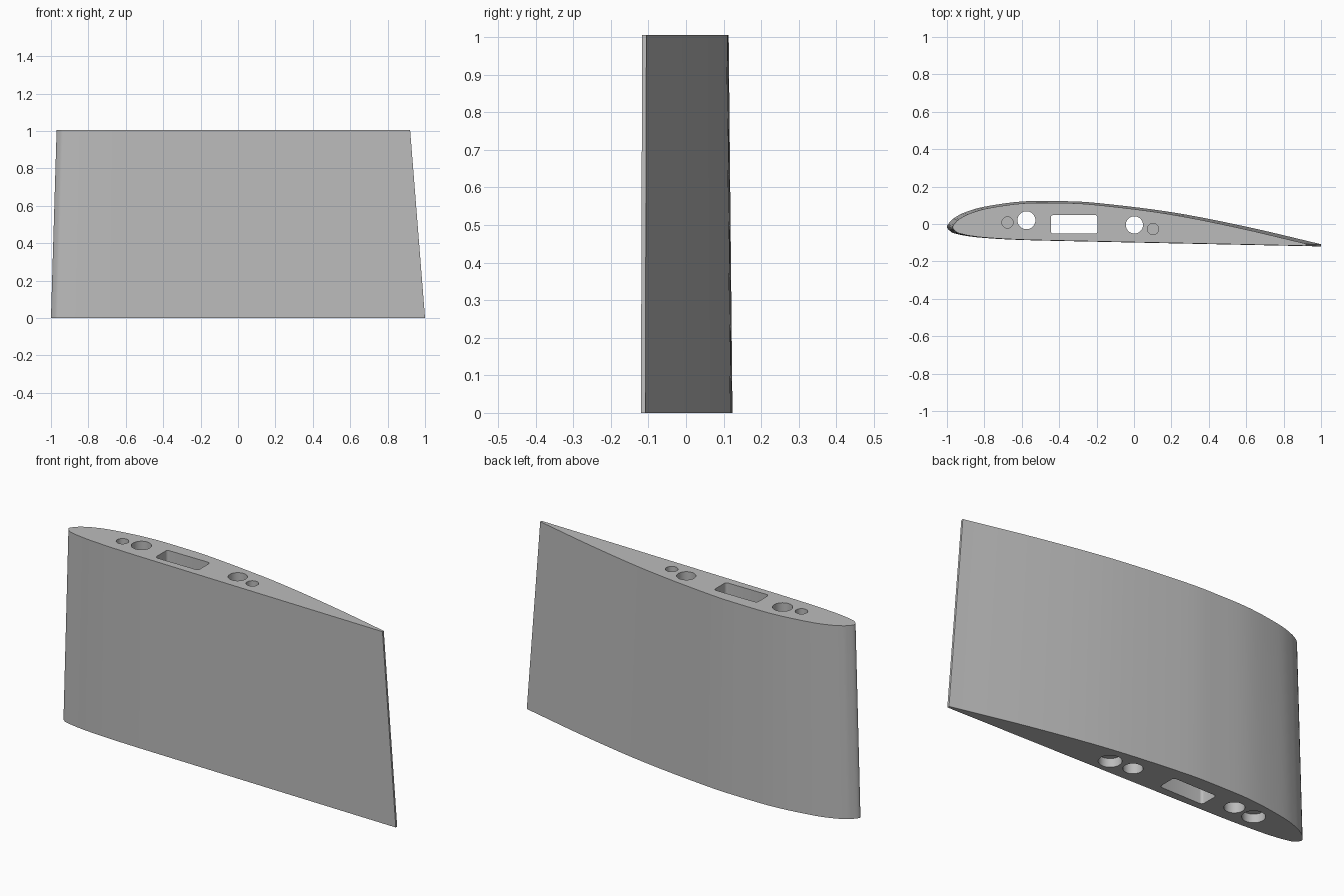
import bpy, bmesh
from mathutils import Vector

cube = bpy.data.objects.get("Cube")
if cube:
    bpy.data.objects.remove(cube, do_unlink=True)

HEIGHT = 1.005
TAPER = 0.945                      # tip chord over root chord
CENTRE = Vector((-0.45, -0.06))    # point the section shrinks towards

# One grey material
grey = bpy.data.materials.new("plain_grey")
grey.use_nodes = True
grey.diffuse_color = (0.5, 0.5, 0.5, 1)
grey.node_tree.nodes["Principled BSDF"].inputs["Base Color"].default_value = grey.diffuse_color

# Section outline in percent of chord: upper trailing edge, round the nose, lower trailing edge
SECTION = [(100, 0.65), (80, 5.35), (60, 9.15), (40, 11.4), (30, 11.7), (20, 11.36),
           (10, 9.6), (5, 7.9), (2.5, 6.5), (1.2, 5.4), (0, 3.5), (1.2, 1.93),
           (2.5, 1.47), (5, 0.93), (10, 0.42), (20, 0.05), (40, 0), (70, 0), (100, 0)]


def place(p):
    """Percent of chord to model x, y, with the flat underside slightly tilted."""
    x = p[0] / 50 - 1
    return Vector((x, -0.099 - 0.021 * x + 0.0182 * p[1]))


def smooth_path(points, steps):
    """Catmull-Rom curve through the points."""
    pts = [points[0] * 2 - points[1]] + points + [points[-1] * 2 - points[-2]]
    path = []
    for a, b, c, d in zip(pts, pts[1:], pts[2:], pts[3:]):
        for i in range(steps):
            t = i / steps
            path.append((b * 2 + (c - a) * t + (a * 2 - b * 5 + c * 4 - d) * t**2
                         + (b * 3 - a - c * 3 + d) * t**3) / 2)
    return path + [points[-1]]


def add_object(name, bm):
    bmesh.ops.recalc_face_normals(bm, faces=bm.faces[:])
    mesh = bpy.data.meshes.new(name)
    bm.to_mesh(mesh)
    bm.free()
    mesh.materials.append(grey)
    obj = bpy.data.objects.new(name, mesh)
    bpy.context.collection.objects.link(obj)
    return obj


# Wing body: root and tip sections joined by side faces
outline = smooth_path([place(p) for p in SECTION], 5)
bm = bmesh.new()
root = [bm.verts.new((p.x, p.y, 0)) for p in outline]
tip = [bm.verts.new((*(CENTRE + (p - CENTRE) * TAPER), HEIGHT)) for p in outline]
bm.faces.new(root)
bm.faces.new(tip)
for i in range(len(root)):
    j = (i + 1) % len(root)
    bm.faces.new((root[i], root[j], tip[j], tip[i]))
wing = add_object("wing_section", bm)


def cut(name, bm):
    """Subtract a cutter from the wing, then discard it."""
    cutter = add_object(name, bm)
    cutter.hide_render = True
    mod = wing.modifiers.new(name, "BOOLEAN")
    mod.object = cutter
    mod.operation = "DIFFERENCE"
    mod.solver = "EXACT"
    bpy.context.view_layer.objects.active = wing
    bpy.ops.object.modifier_apply(modifier=name)
    bpy.data.objects.remove(cutter, do_unlink=True)


def cut_round(name, x, y, radius, low, high):
    bm = bmesh.new()
    bmesh.ops.create_cone(bm, cap_ends=True, segments=40, radius1=radius,
                          radius2=radius, depth=high - low)
    bmesh.ops.translate(bm, verts=bm.verts, vec=(x, y, (low + high) / 2))
    cut(name, bm)


# Round spar holes running right through
cut_round("front_spar_hole", -0.575, 0.02, 0.048, -0.1, HEIGHT + 0.1)
cut_round("rear_spar_hole", 0.002, -0.005, 0.046, -0.1, HEIGHT + 0.1)

# Blind pin holes in the tip and wider shallow pockets in the root
cut_round("front_pin_hole", -0.676, 0.008, 0.03, HEIGHT - 0.05, HEIGHT + 0.1)
cut_round("rear_pin_hole", 0.102, -0.027, 0.03, HEIGHT - 0.05, HEIGHT + 0.1)
cut_round("front_pocket", -0.695, 0.012, 0.054, -0.1, 0.045)
cut_round("rear_pocket", 0.124, -0.02, 0.054, -0.1, 0.045)

# Rectangular slot with rounded corners, right through
bm = bmesh.new()
bmesh.ops.create_cube(bm, size=1)
bmesh.ops.scale(bm, verts=bm.verts, vec=(0.25, 0.1, HEIGHT + 0.2))
bmesh.ops.translate(bm, verts=bm.verts, vec=(-0.32, -0.002, HEIGHT / 2))
upright = [e for e in bm.edges if abs(e.verts[0].co.z - e.verts[1].co.z) > 0.5]
bmesh.ops.bevel(bm, geom=upright, offset=0.014, segments=4, profile=0.5, affect="EDGES")
cut("spar_slot", bm)

# Smooth skin with crisp rims
bpy.ops.object.select_all(action="DESELECT")
wing.select_set(True)
bpy.context.view_layer.objects.active = wing
bpy.ops.object.shade_smooth_by_angle(angle=0.6)
